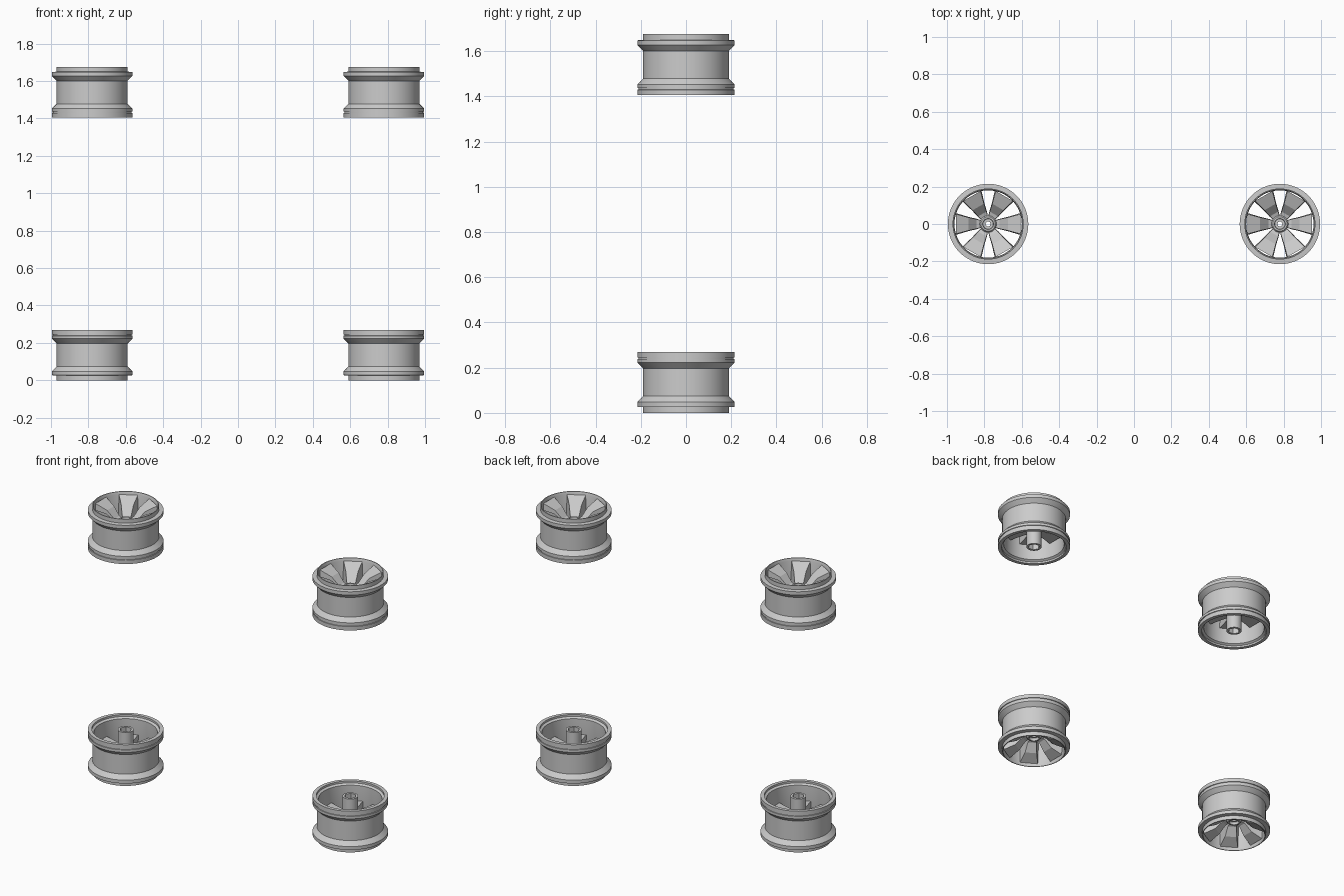
import bpy, bmesh
from math import cos, sin, pi

if "Cube" in bpy.data.objects:
    bpy.data.objects.remove(bpy.data.objects["Cube"])

H = 0.27        # wheel height
TOP = 1.405     # base of the upper pair
SEG = 72


def finish(bm, name):
    bmesh.ops.recalc_face_normals(bm, faces=bm.faces[:])
    me = bpy.data.meshes.new(name)
    bm.to_mesh(me)
    bm.free()
    return me


def lathe(name, profile, seg=SEG):
    """Revolve a closed (radius, z) loop around z."""
    bm = bmesh.new()
    rings = [[bm.verts.new((r * cos(2 * pi * i / seg), r * sin(2 * pi * i / seg), z))
              for i in range(seg)] for r, z in profile]
    for a, b in zip(rings, rings[1:] + rings[:1]):
        for i in range(seg):
            j = (i + 1) % seg
            bm.faces.new((a[i], a[j], b[j], b[i]))
    return finish(bm, name)


def hub_mesh():
    """Round tube with a hex socket at the open end and a stepped axle hole."""
    bm = bmesh.new()
    n = 48

    def ring(r, z, hexagon=False):
        out = []
        for i in range(n):
            a = 2 * pi * i / n
            k = r * cos(pi / 6) / cos((a % (pi / 3)) - pi / 6) if hexagon else r
            out.append(bm.verts.new((k * cos(a), k * sin(a), z)))
        return out

    rings = [ring(0.045, 0.003), ring(0.045, 0.172), ring(0.038, 0.182), ring(0.029, 0.182),
             ring(0.027, 0.165), ring(0.013, 0.165), ring(0.013, 0.06),
             ring(0.034, 0.06, True), ring(0.034, 0.003, True)]
    for a, b in zip(rings, rings[1:] + rings[:1]):
        for i in range(n):
            j = (i + 1) % n
            bm.faces.new((a[i], a[j], b[j], b[i]))
    return finish(bm, "hub")


def spokes_mesh():
    """Six tapered spokes: sloping outside, steeper near the hub."""
    # radius, half width, front z, back z
    stations = [(0.040, 0.021, 0.168, 0.115), (0.062, 0.028, 0.176, 0.115),
                (0.105, 0.038, 0.222, 0.115), (0.181, 0.058, 0.254, 0.115)]
    bm = bmesh.new()
    for k in range(6):
        c, s = cos(k * pi / 3), sin(k * pi / 3)
        loops = []
        for r, w, zf, zb in stations:
            pts = [(-w, zb), (w, zb), (w * 0.92, zf), (-w * 0.92, zf)]
            loop = []
            for t, z in pts:
                x = (r * r - t * t) ** 0.5 if r > 0.15 else r
                loop.append(bm.verts.new((x * c - t * s, x * s + t * c, z)))
            loops.append(loop)
        for a, b in zip(loops, loops[1:]):
            for i in range(4):
                j = (i + 1) % 4
                bm.faces.new((a[i], a[j], b[j], b[i]))
        bm.faces.new(loops[0])
        bm.faces.new(loops[-1])
    return finish(bm, "spokes")


# Rim: outer barrel with bead seats, then the inner bore
rim = lathe("rim", [
    (0.215, 0), (0.215, 0.024), (0.211, 0.025), (0.211, 0.031), (0.215, 0.032),
    (0.215, 0.048), (0.190, 0.073), (0.190, 0.196), (0.215, 0.222), (0.215, 0.243),
    (0.190, 0.245), (0.190, H), (0.185, H), (0.180, 0.255),
    (0.180, 0.02), (0.193, 0.012), (0.193, 0)])
hub = hub_mesh()
spokes = spokes_mesh()

# Four wheels: upper pair faces up, lower pair faces down
for x, side in ((-0.78, "left"), (0.78, "right")):
    for upper in (True, False):
        for me in (rim, hub, spokes):
            level = "upper" if upper else "lower"
            ob = bpy.data.objects.new(f"{level}_{side}_{me.name}", me)
            bpy.context.collection.objects.link(ob)
            ob.location = (x, 0, TOP if upper else H)
            ob.rotation_euler = (0 if upper else pi, 0, 0)

# Smooth the round parts, keep hard edges
for me in (rim, hub):
    me.shade_smooth()
    me.set_sharp_from_angle(angle=pi / 8)
